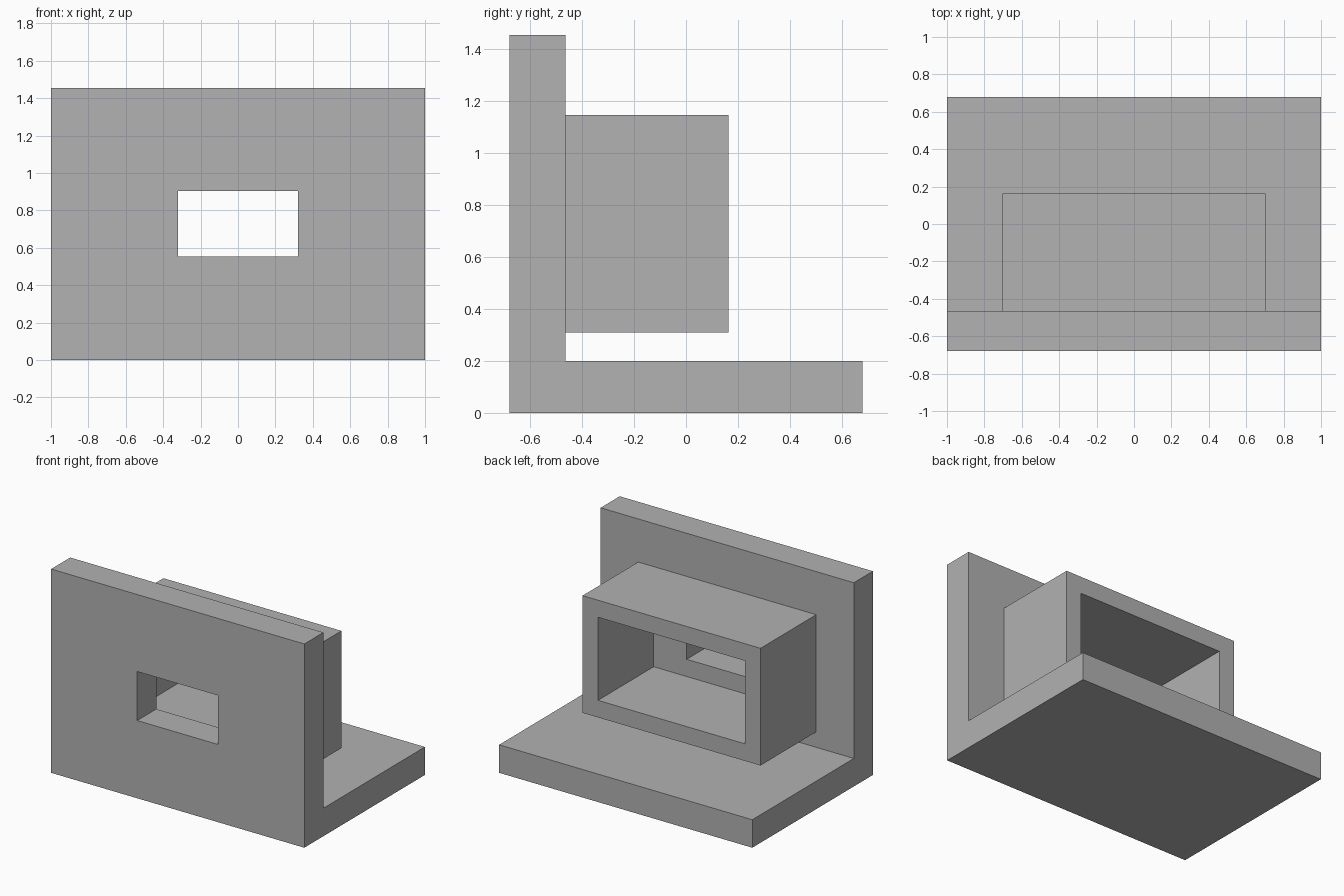
import bpy
import bmesh

if "Cube" in bpy.data.objects:
    bpy.data.objects.remove(bpy.data.objects["Cube"], do_unlink=True)

# Single flat colour
grey = bpy.data.materials.new("plain_grey")
grey.use_nodes = True
colour = (0.445, 0.445, 0.445, 1)
grey.diffuse_color = colour
grey.node_tree.nodes["Principled BSDF"].inputs["Base Color"].default_value = colour


def prism(name, profile, axis, start, end):
    """Extrude a closed profile along x (profile in y, z) or y (profile in x, z)."""
    def place(p, d):
        return (d, p[0], p[1]) if axis == "x" else (p[0], d, p[1])

    bm = bmesh.new()
    face = bm.faces.new([bm.verts.new(place(p, start)) for p in profile])
    extruded = bmesh.ops.extrude_face_region(bm, geom=[face])["geom"]
    for v in extruded:
        if isinstance(v, bmesh.types.BMVert):
            v.co["xyz".index(axis)] = end
    bmesh.ops.recalc_face_normals(bm, faces=bm.faces)
    mesh = bpy.data.meshes.new(name)
    bm.to_mesh(mesh)
    bm.free()
    mesh.materials.append(grey)
    obj = bpy.data.objects.new(name, mesh)
    bpy.context.collection.objects.link(obj)
    return obj


def rectangle(half_width, low, high):
    return [(-half_width, low), (half_width, low), (half_width, high), (-half_width, high)]


def cut(target, profile, start, end):
    """Cut a straight opening along y, then discard the cutter."""
    cutter = prism("cutter", profile, "y", start, end)
    cutter.hide_render = True
    mod = target.modifiers.new("opening", "BOOLEAN")
    mod.operation = "DIFFERENCE"
    mod.solver = "EXACT"
    mod.object = cutter
    bpy.context.view_layer.objects.active = target
    bpy.ops.object.modifier_apply(modifier=mod.name)
    bpy.data.objects.remove(cutter, do_unlink=True)


front, back, top = -0.68, 0.68, 1.455
panel_back, base_top = -0.465, 0.2

# L-shaped bracket: upright front panel and base in one piece, with a window
l_profile = [(front, 0), (back, 0), (back, base_top),
             (panel_back, base_top), (panel_back, top), (front, top)]
bracket = prism("bracket", l_profile, "x", -1, 1)
cut(bracket, rectangle(0.32, 0.555, 0.905), front - 0.1, panel_back + 0.1)

# Open box fixed behind the panel, hollow through to the window
low, high, half_width, rear, wall = 0.31, 1.147, 0.703, 0.163, 0.122
box = prism("rear_box", rectangle(half_width, low, high), "y", panel_back, rear)
cut(box, rectangle(half_width - wall, low + wall, high - wall), panel_back - 0.1, rear + 0.1)
